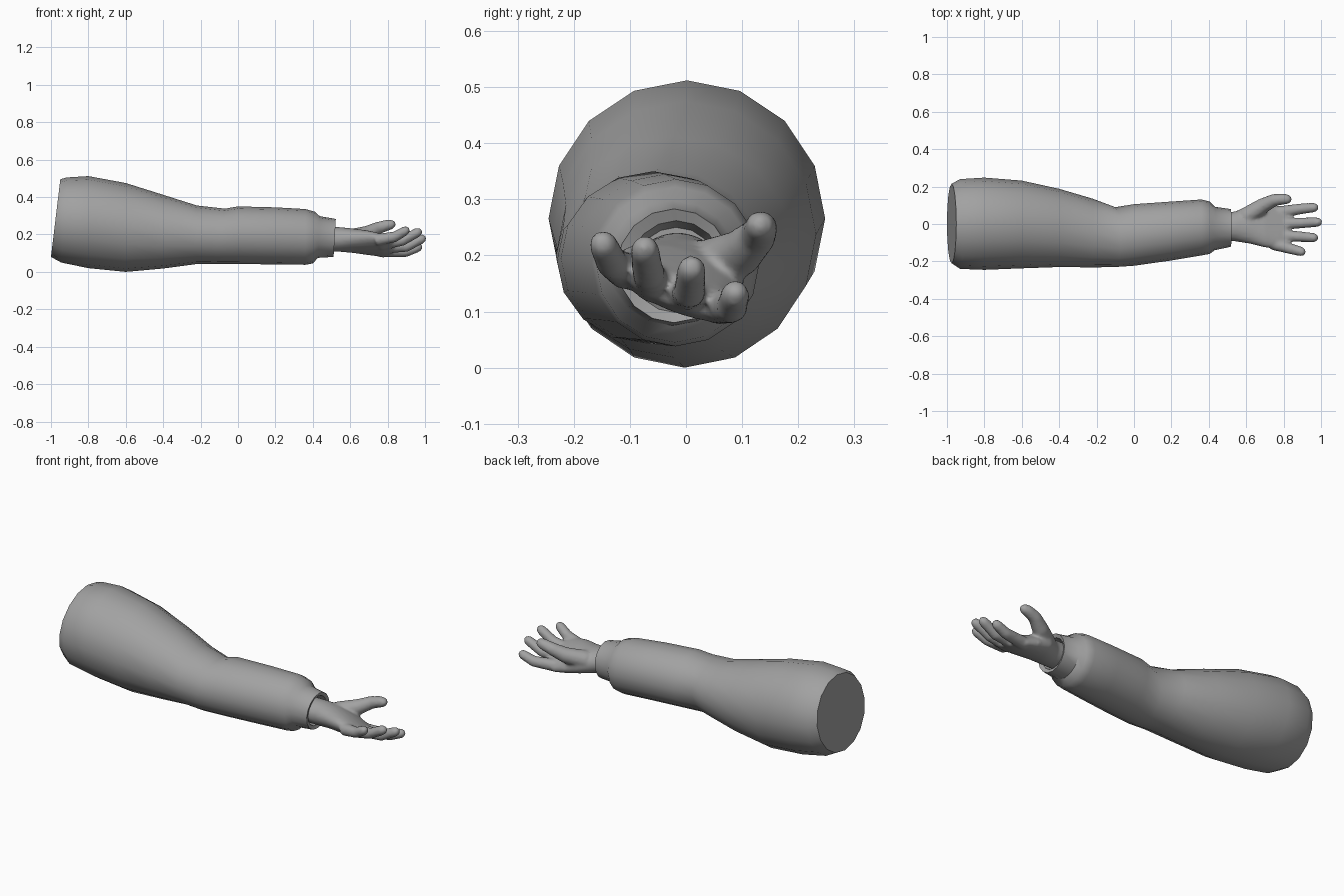
import bpy, bmesh, math
from mathutils import Vector

if "Cube" in bpy.data.objects:
    bpy.data.objects.remove(bpy.data.objects["Cube"], do_unlink=True)

grey = bpy.data.materials.new("plain grey")
grey.use_nodes = True
colour = (0.36, 0.36, 0.36, 1)
grey.diffuse_color = colour
grey.node_tree.nodes["Principled BSDF"].inputs["Base Color"].default_value = colour


def loft(bm, rings, sides):
    """Closed tube through rings of (centre, side vector, up vector)."""
    loops = []
    for c, u, v in rings:
        angles = [2 * math.pi * i / sides for i in range(sides)]
        loops.append([bm.verts.new(c + u * math.cos(a) + v * math.sin(a)) for a in angles])
    for a, b in zip(loops, loops[1:]):
        for i in range(sides):
            j = (i + 1) % sides
            bm.faces.new((a[i], a[j], b[j], b[i]))
    bm.faces.new(loops[0][::-1])
    bm.faces.new(loops[-1])


def finger(bm, path):
    """Round-tipped tube along (x, y, z, radius) points."""
    pts = [(Vector(p[:3]), p[3]) for p in path]
    tip, r = pts[-1]
    ahead = (tip - pts[-2][0]).normalized()
    pts[-1] = (tip - ahead * r, r)
    pts += [(tip - ahead * r * 0.4, r * 0.8), (tip, r * 0.35)]
    rings = []
    for i, (p, rad) in enumerate(pts):
        d = (pts[min(i + 1, len(pts) - 1)][0] - pts[max(i - 1, 0)][0]).normalized()
        side = d.cross(Vector((0, 0, 1))).normalized()
        rings.append((p, side * rad, side.cross(d) * rad))
    loft(bm, rings, 12)


def make_object(name, bm):
    bmesh.ops.recalc_face_normals(bm, faces=bm.faces)
    mesh = bpy.data.meshes.new(name)
    bm.to_mesh(mesh)
    bm.free()
    mesh.materials.append(grey)
    obj = bpy.data.objects.new(name, mesh)
    bpy.context.collection.objects.link(obj)
    return obj


# Sleeve and cuff: x, y range, z range, forward lean of the top
sleeve_rows = [
    (-0.975, -0.21, 0.215, 0.08, 0.495, 0.025),
    (-0.93, -0.24, 0.24, 0.05, 0.505, 0.015),
    (-0.80, -0.245, 0.248, 0.02, 0.512, 0),
    (-0.60, -0.237, 0.232, 0.0, 0.475, 0),
    (-0.40, -0.23, 0.188, 0.018, 0.412, 0),
    (-0.22, -0.232, 0.135, 0.042, 0.355, 0),
    (-0.10, -0.23, 0.09, 0.043, 0.338, 0.03),
    (0.0, -0.223, 0.106, 0.042, 0.35, 0),
    (0.20, -0.195, 0.12, 0.04, 0.345, 0),
    (0.36, -0.168, 0.131, 0.038, 0.336, 0),
    (0.405, -0.16, 0.12, 0.045, 0.322, 0.005),
    (0.432, -0.14, 0.092, 0.075, 0.298, 0.005),
    (0.517, -0.122, 0.08, 0.08, 0.283, 0.006),
    (0.51, -0.10, 0.065, 0.098, 0.262, 0.004),
    (0.47, -0.09, 0.055, 0.108, 0.25, 0.004),
]
bm = bmesh.new()
loft(bm, [(Vector((x, (y0 + y1) / 2, (z0 + z1) / 2)),
           Vector((0, (y1 - y0) / 2, 0)),
           Vector((lean, 0, (z1 - z0) / 2)))
          for x, y0, y1, z0, z1, lean in sleeve_rows], 16)
sleeve = make_object("sleeve", bm)
bpy.ops.object.select_all(action="DESELECT")
sleeve.select_set(True)
bpy.context.view_layer.objects.active = sleeve
bpy.ops.object.shade_smooth_by_angle(angle=math.radians(40))

# Wrist and palm: x, y, z, half width, half thickness, tilt
palm_rows = [
    (0.46, -0.015, 0.175, 0.075, 0.066, 0),
    (0.54, -0.013, 0.174, 0.08, 0.066, -0.1),
    (0.62, -0.002, 0.166, 0.106, 0.062, -0.25),
    (0.70, -0.01, 0.155, 0.122, 0.054, -0.35),
    (0.77, -0.017, 0.142, 0.125, 0.042, -0.39),
    (0.82, -0.02, 0.137, 0.11, 0.028, -0.39),
]
bm = bmesh.new()
loft(bm, [(Vector((x, y, z)),
           Vector((0, math.cos(t), math.sin(t))) * w,
           Vector((0, -math.sin(t), math.cos(t))) * h)
          for x, y, z, w, h, t in palm_rows], 20)

# Thumb, then the four fingers from their root, middle joint and tip
finger(bm, [(0.60, 0.04, 0.18, 0.05), (0.69, 0.098, 0.205, 0.042),
            (0.75, 0.128, 0.235, 0.034), (0.80, 0.134, 0.25, 0.03),
            (0.842, 0.13, 0.258, 0.028)])
fingers = [
    ((0.76, 0.06, 0.11), (0.90, 0.082, 0.108), (0.985, 0.09, 0.14)),
    ((0.76, 0.0, 0.13), (0.90, 0.006, 0.135), (1.004, 0.011, 0.187)),
    ((0.76, -0.06, 0.148), (0.88, -0.067, 0.168), (0.982, -0.075, 0.223)),
    ((0.74, -0.105, 0.17), (0.84, -0.133, 0.188), (0.915, -0.153, 0.232)),
]
for root, joint, tip in fingers:
    finger(bm, [(*root, 0.034), (*joint, 0.029), (*tip, 0.026)])
hand = make_object("hand", bm)

# Blend the palm and fingers into one soft skin
skin = hand.modifiers.new("blend", "REMESH")
skin.mode = "VOXEL"
skin.voxel_size = 0.008
skin.use_smooth_shade = True
soften = hand.modifiers.new("soften", "SMOOTH")
soften.factor = 0.5
soften.iterations = 6
